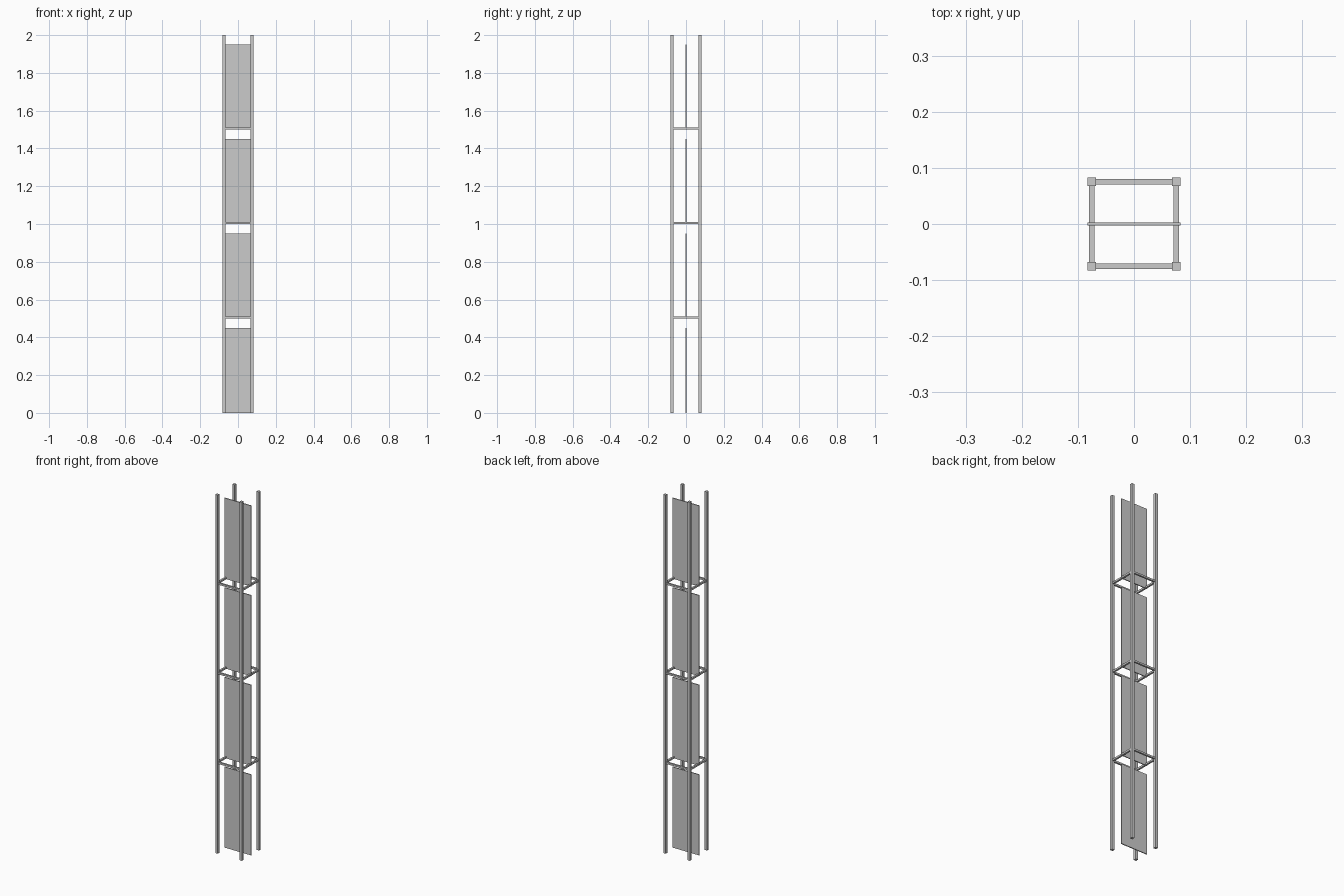
import bpy

if "Cube" in bpy.data.objects:
    bpy.data.objects.remove(bpy.data.objects["Cube"])

HALF = 0.075      # post centre offset
POST = 0.015      # post thickness
BAR = 0.01        # brace thickness
PANEL_T = 0.005   # panel thickness


def box(name, size, centre):
    bpy.ops.mesh.primitive_cube_add(size=1, location=centre)
    ob = bpy.context.object
    ob.name = name
    for v in ob.data.vertices:
        v.co = [c * s for c, s in zip(v.co, size)]
    return ob


# Four square corner posts
for sx in (-1, 1):
    for sy in (-1, 1):
        box("corner_post", (POST, POST, 2), (sx * HALF, sy * HALF, 1))

# Square brace rings between the levels
span = 2 * HALF - POST
for level in (0.5, 1.0, 1.5):
    z = level + BAR / 2
    for s in (-1, 1):
        box("brace_x", (span, BAR, BAR), (0, s * HALF, z))
        box("brace_y", (BAR, span, BAR), (s * HALF, 0, z))

# Thin central panel on each level
for i in range(4):
    box("panel", (2 * HALF + POST, PANEL_T, 0.45), (0, 0, i * 0.5 + 0.225))
